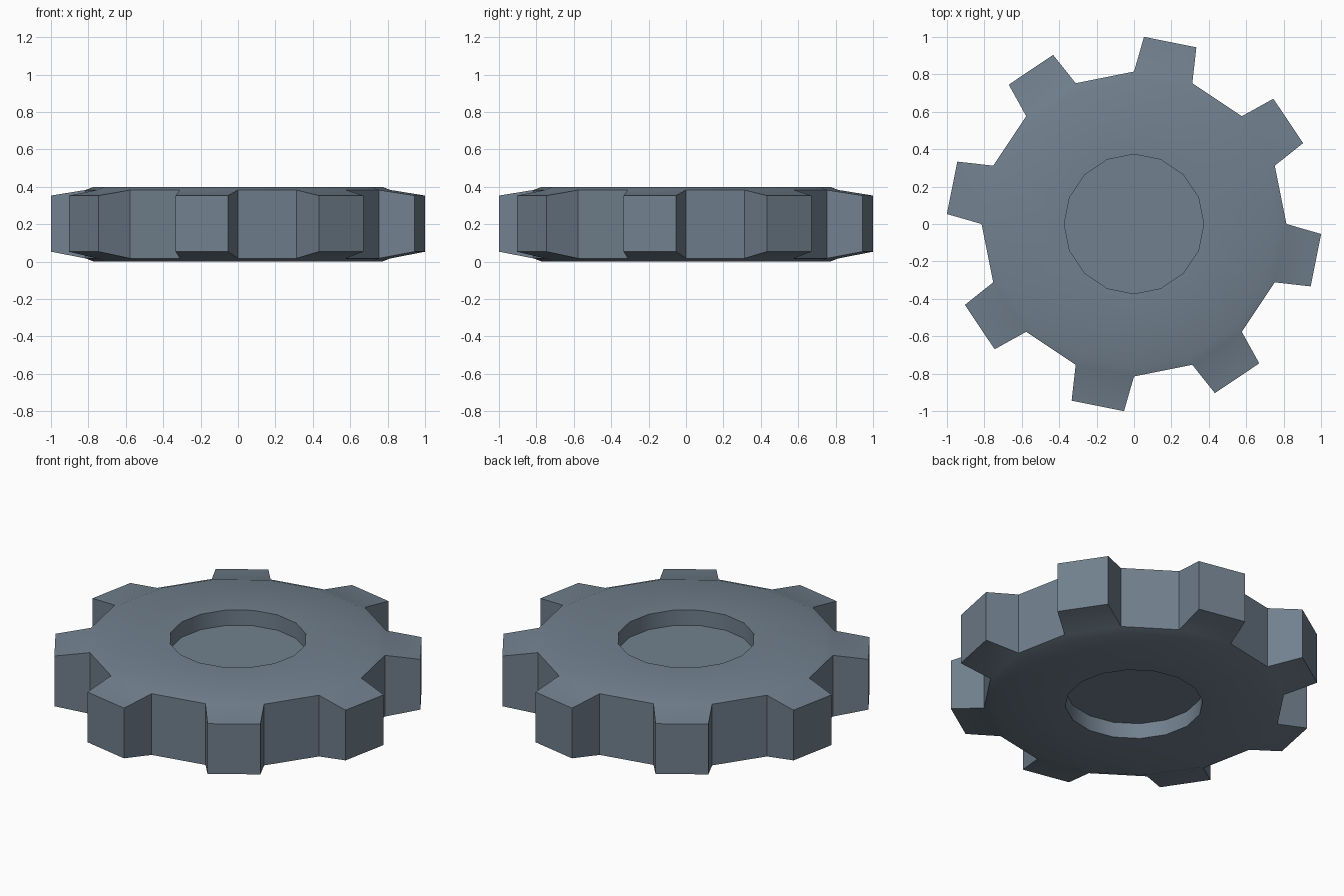
import bpy, bmesh
from math import sin, cos, radians

if "Cube" in bpy.data.objects:
    bpy.data.objects.remove(bpy.data.objects["Cube"])

SIDES = 16
MID = 0.2                      # half thickness; gear is mirrored about z = MID

mat = bpy.data.materials.new("slate_grey")
mat.diffuse_color = (0.165, 0.216, 0.270, 1.0)
mat.use_nodes = True
mat.node_tree.nodes["Principled BSDF"].inputs["Base Color"].default_value = mat.diffuse_color

bm = bmesh.new()


def ring(radius, z):
    """Ring of vertices, clockwise from +y seen from above."""
    pts = []
    for k in range(SIDES):
        a = radians(90 - k * 360 / SIDES)
        pts.append(bm.verts.new((radius * cos(a), radius * sin(a), z)))
    return pts


def bridge(a, b):
    for k in range(SIDES):
        n = (k + 1) % SIDES
        bm.faces.new((a[k], a[n], b[n], b[k]))


# Each half: recessed hub floor, recess wall, flat face, chamfer to the root ring
halves = []
for s in (1, -1):
    floor = ring(0.373, MID + s * 0.108)
    lip = ring(0.373, MID + s * 0.2)
    face_edge = ring(0.77, MID + s * 0.2)
    root = ring(0.815, MID + s * 0.183)
    bm.faces.new(floor)
    bridge(floor, lip)
    bridge(lip, face_edge)
    bridge(face_edge, root)
    halves.append(root)

# Rim: every second side carries a tapered tooth
top, bottom = halves
for k in range(SIDES):
    n = (k + 1) % SIDES
    loop = (top[k], top[n], bottom[n], bottom[k])
    if k % 2:
        bm.faces.new(loop)
        continue
    mid = 90 - (k + 0.5) * 360 / SIDES
    tip = []
    for da, z in ((8.2, 0.353), (-8.2, 0.353), (-8.2, 0.053), (8.2, 0.053)):
        a = radians(mid + da)
        tip.append(bm.verts.new((1.002 * cos(a), 1.002 * sin(a), z)))
    for i in range(4):
        j = (i + 1) % 4
        bm.faces.new((loop[i], loop[j], tip[j], tip[i]))
    bm.faces.new(tip)

bmesh.ops.recalc_face_normals(bm, faces=bm.faces)
mesh = bpy.data.meshes.new("gear_wheel")
bm.to_mesh(mesh)
bm.free()
mesh.materials.append(mat)

gear = bpy.data.objects.new("gear_wheel", mesh)
bpy.context.collection.objects.link(gear)
bpy.context.view_layer.objects.active = gear
gear.select_set(True)
bpy.ops.object.shade_smooth_by_angle(angle=radians(30))
